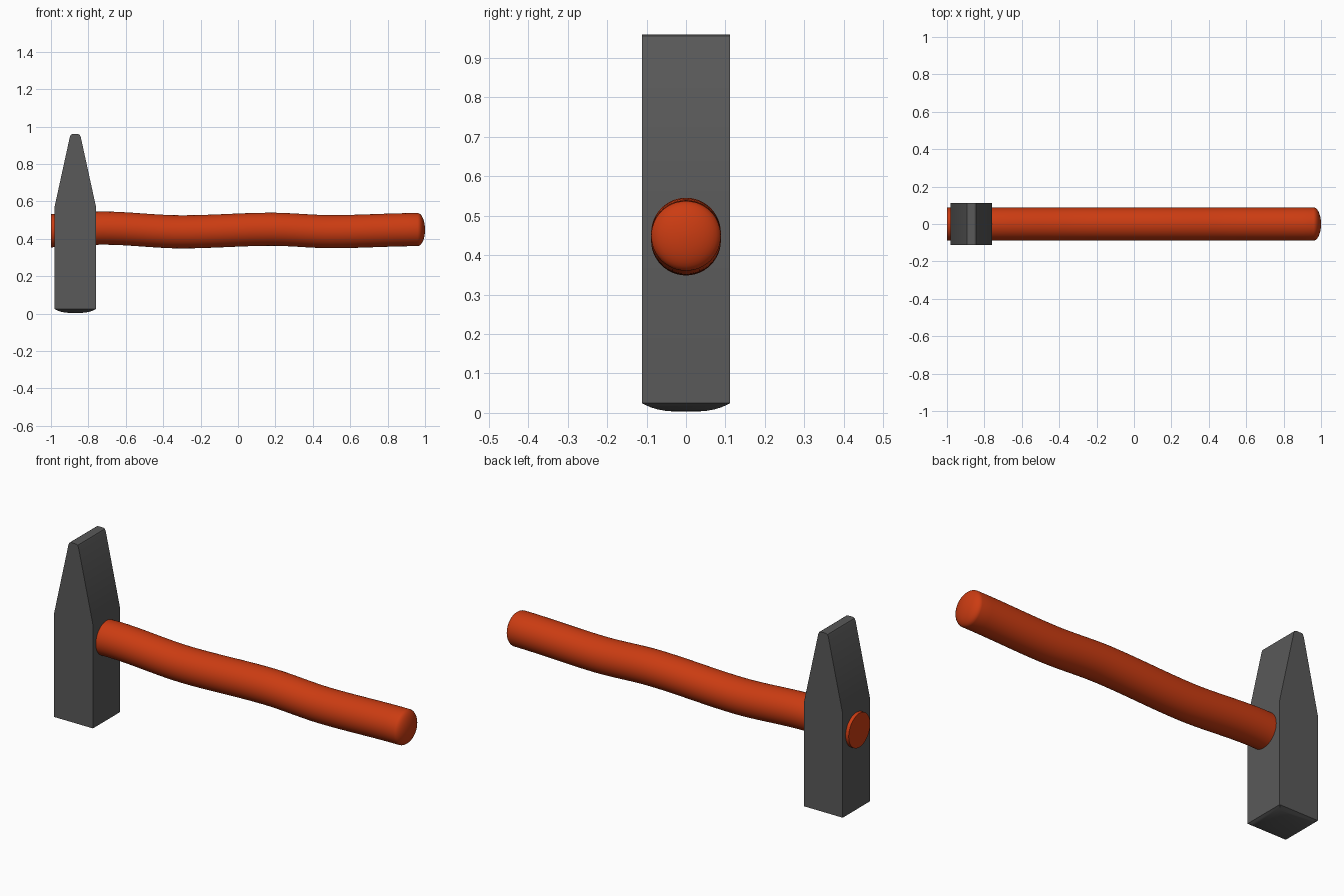
import bpy
import bmesh
import math

cube = bpy.data.objects.get("Cube")
if cube:
    bpy.data.objects.remove(cube, do_unlink=True)


def make_material(name, color):
    mat = bpy.data.materials.new(name)
    mat.use_nodes = True
    mat.diffuse_color = (*color, 1)
    mat.node_tree.nodes["Principled BSDF"].inputs["Base Color"].default_value = (*color, 1)
    return mat


def loft(name, rings, mat, angle):
    """Skin a list of equal-sized point rings and cap both ends."""
    bm = bmesh.new()
    loops = [[bm.verts.new(p) for p in ring] for ring in rings]
    n = len(loops[0])
    for a, b in zip(loops, loops[1:]):
        for i in range(n):
            j = (i + 1) % n
            bm.faces.new((a[i], a[j], b[j], b[i]))
    bm.faces.new(loops[0][::-1])
    bm.faces.new(loops[-1])
    bmesh.ops.recalc_face_normals(bm, faces=bm.faces)
    mesh = bpy.data.meshes.new(name)
    bm.to_mesh(mesh)
    bm.free()
    mesh.materials.append(mat)
    obj = bpy.data.objects.new(name, mesh)
    bpy.context.collection.objects.link(obj)
    bpy.ops.object.select_all(action='DESELECT')
    obj.select_set(True)
    bpy.context.view_layer.objects.active = obj
    bpy.ops.object.shade_smooth_by_angle(angle=math.radians(angle))
    return obj


steel = make_material("dark steel", (0.1, 0.1, 0.1))
paint = make_material("orange red paint", (0.6, 0.045, 0.006))

# Head: domed striking face, square body, wedge-shaped peen
HEAD_X = -0.87
HALF = 0.112


def head_ring(hx, hy, z):
    return [(HEAD_X + sx * hx, sy * hy, z)
            for sx, sy in ((-1, -1), (1, -1), (1, 1), (-1, 1))]


rings = []
for s in (0.2, 0.45, 0.65, 0.8, 0.92, 1.0):
    rings.append(head_ring(HALF * s, HALF * s, 0.003 + 0.022 * s ** 3))
for hx, z in ((HALF, 0.565), (0.029, 0.945), (0.024, 0.956), (0.016, 0.96)):
    rings.append(head_ring(hx, HALF, z))
loft("hammer_head", rings, steel, 25)

# Handle: round bar following a gentle wave, with a rounded butt
RADIUS = 0.0885
SIDES = 48
wave = [(-1.0, 0.443), (-0.72, 0.457), (-0.3, 0.437),
        (0.18, 0.451), (0.5, 0.438), (0.96, 0.449)]


def handle_ring(x, z, r):
    return [(x, r * math.cos(t), z + r * math.sin(t))
            for t in (2 * math.pi * i / SIDES for i in range(SIDES))]


rings = []
for (x0, z0), (x1, z1) in zip(wave, wave[1:]):
    for k in range(8):
        t = k / 8
        ease = t * t * (3 - 2 * t)
        rings.append(handle_ring(x0 + (x1 - x0) * t, z0 + (z1 - z0) * ease, RADIUS))
end_x, end_z = wave[-1]
for k in range(9):
    a = math.pi / 2 * k / 9
    rings.append(handle_ring(end_x + 0.04 * math.sin(a), end_z, RADIUS * math.cos(a)))
rings.append(handle_ring(1.0, end_z, 0.004))
loft("handle", rings, paint, 40)
